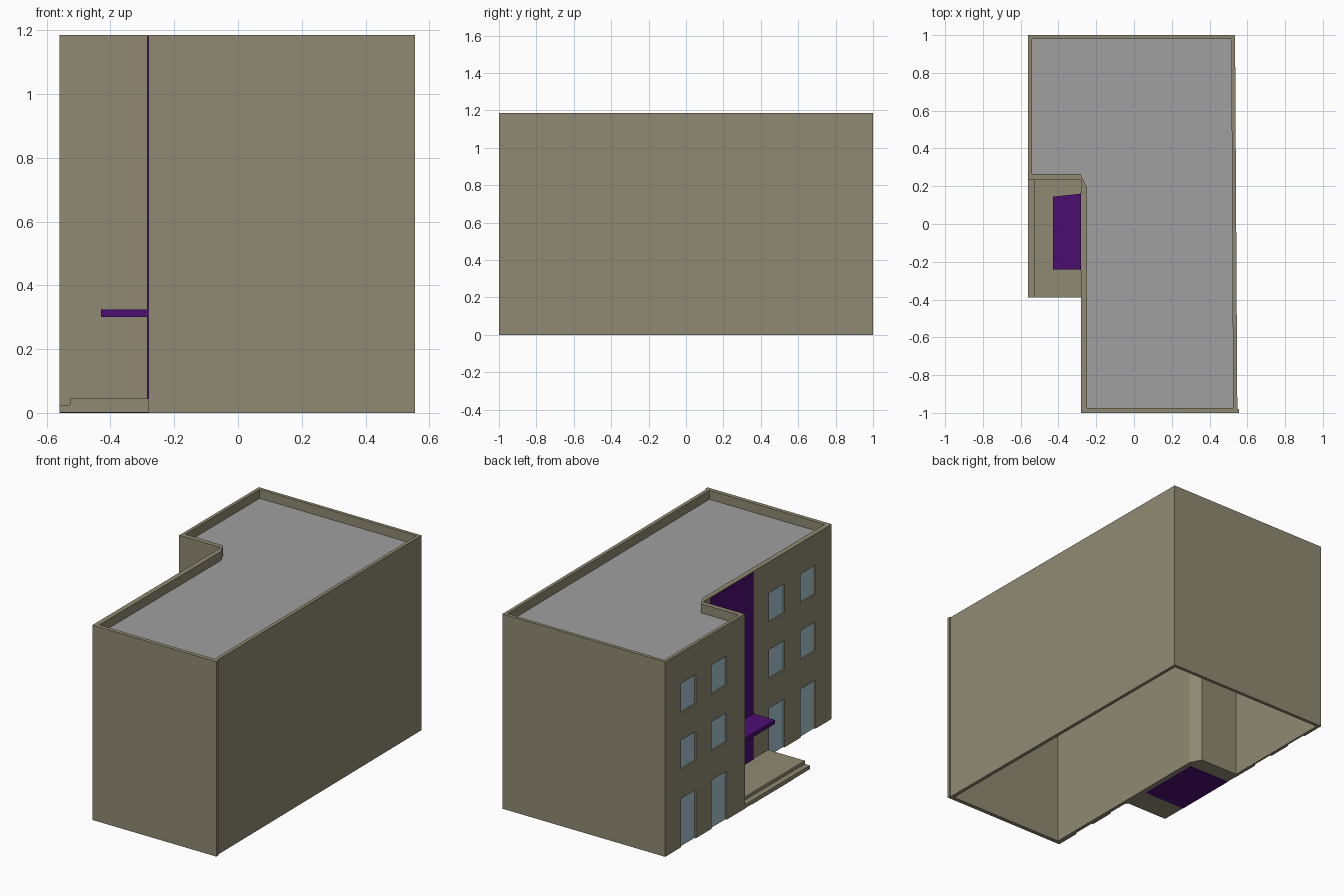
import bpy
import bmesh

cube = bpy.data.objects.get("Cube")
if cube:
    bpy.data.objects.remove(cube, do_unlink=True)


def material(name, r, g, b):
    m = bpy.data.materials.new(name)
    m.use_nodes = True
    m.diffuse_color = (r, g, b, 1)
    m.node_tree.nodes["Principled BSDF"].inputs["Base Color"].default_value = (r, g, b, 1)
    return m


TAN = material("tan_wall", 0.28, 0.255, 0.17)
GREY = material("grey_roof", 0.35, 0.35, 0.35)
PURPLE = material("purple_accent", 0.073, 0.004, 0.17)
GLASS = material("pale_blue_glass", 0.38, 0.57, 0.64)


def prism(name, outline, z0, z1, mat):
    """Extrude a flat outline between two heights."""
    bm = bmesh.new()
    base = bm.faces.new([bm.verts.new((x, y, z0)) for x, y in outline])
    top = bmesh.ops.extrude_face_region(bm, geom=[base])["geom"]
    verts = [v for v in top if isinstance(v, bmesh.types.BMVert)]
    bmesh.ops.translate(bm, verts=verts, vec=(0, 0, z1 - z0))
    bmesh.ops.recalc_face_normals(bm, faces=bm.faces)
    mesh = bpy.data.meshes.new(name)
    bm.to_mesh(mesh)
    bm.free()
    mesh.materials.append(mat)
    ob = bpy.data.objects.new(name, mesh)
    bpy.context.collection.objects.link(ob)
    return ob


def box(name, x0, x1, y0, y1, z0, z1, mat):
    return prism(name, [(x0, y0), (x1, y0), (x1, y1), (x0, y1)], z0, z1, mat)


def cut(target, cutter):
    """Subtract the cutter, then discard it."""
    cutter.hide_render = True
    mod = target.modifiers.new("cut", "BOOLEAN")
    mod.operation = "DIFFERENCE"
    mod.solver = "EXACT"
    mod.object = cutter
    bpy.context.view_layer.objects.active = target
    bpy.ops.object.modifier_apply(modifier=mod.name)
    bpy.data.objects.remove(cutter, do_unlink=True)


HEIGHT = 1.185
WING_X, MAIN_X = -0.56, -0.28
NOTCH_Y = 0.235

# Hollow L-shaped walls, open below, with a parapet above the roof
outer = [(MAIN_X, -1), (0.555, -1), (0.555, -0.98), (0.547, -0.98),
         (0.535, 1), (WING_X, 1), (WING_X, NOTCH_Y), (MAIN_X, NOTCH_Y)]
inner = [(-0.25, -0.975), (0.525, -0.975), (0.515, 0.98), (-0.54, 0.98),
         (-0.54, 0.265), (-0.285, 0.265), (-0.25, 0.195)]
walls = prism("walls", outer, 0, HEIGHT, TAN)
cut(walls, prism("hollow_cutter", inner, -0.1, HEIGHT + 0.1, TAN))

# Flat roof
prism("roof", inner, 1.115, 1.13, GREY)

# Recessed windows and glass doors, three storeys on both facades
DEPTH = 0.012
columns = [(WING_X, 0.705), (WING_X, 0.41), (MAIN_X, -0.545), (MAIN_X, -0.845)]
storeys = [("door", 0, 0.295), ("middle_window", 0.475, 0.65), ("upper_window", 0.82, 0.995)]
for n, (x, y) in enumerate(columns, 1):
    for label, z0, z1 in storeys:
        low = z0 - 0.05 if z0 == 0 else z0
        cut(walls, box("recess_cutter", x - 0.05, x + DEPTH, y, y + 0.145, low, z1, TAN))
        box(f"{label}_glass_{n}", x + DEPTH - 0.003, x + DEPTH + 0.001,
            y, y + 0.145, z0, z1, GLASS)

# Entrance steps
box("lower_step", WING_X, MAIN_X, -0.39, NOTCH_Y, 0.002, 0.025, TAN)
box("upper_step", -0.527, MAIN_X, -0.39, NOTCH_Y, 0.025, 0.045, TAN)
box("step_underside_panel", WING_X, MAIN_X, -0.23, 0.165, 0, 0.003, PURPLE)

# Entrance panel and canopy
box("entrance_panel", MAIN_X - 0.005, MAIN_X, -0.243, 0.165, 0.045, 1.18, PURPLE)
prism("canopy", [(-0.43, -0.24), (MAIN_X, -0.24), (MAIN_X, 0.16), (-0.43, 0.145)],
      0.3, 0.324, PURPLE)
